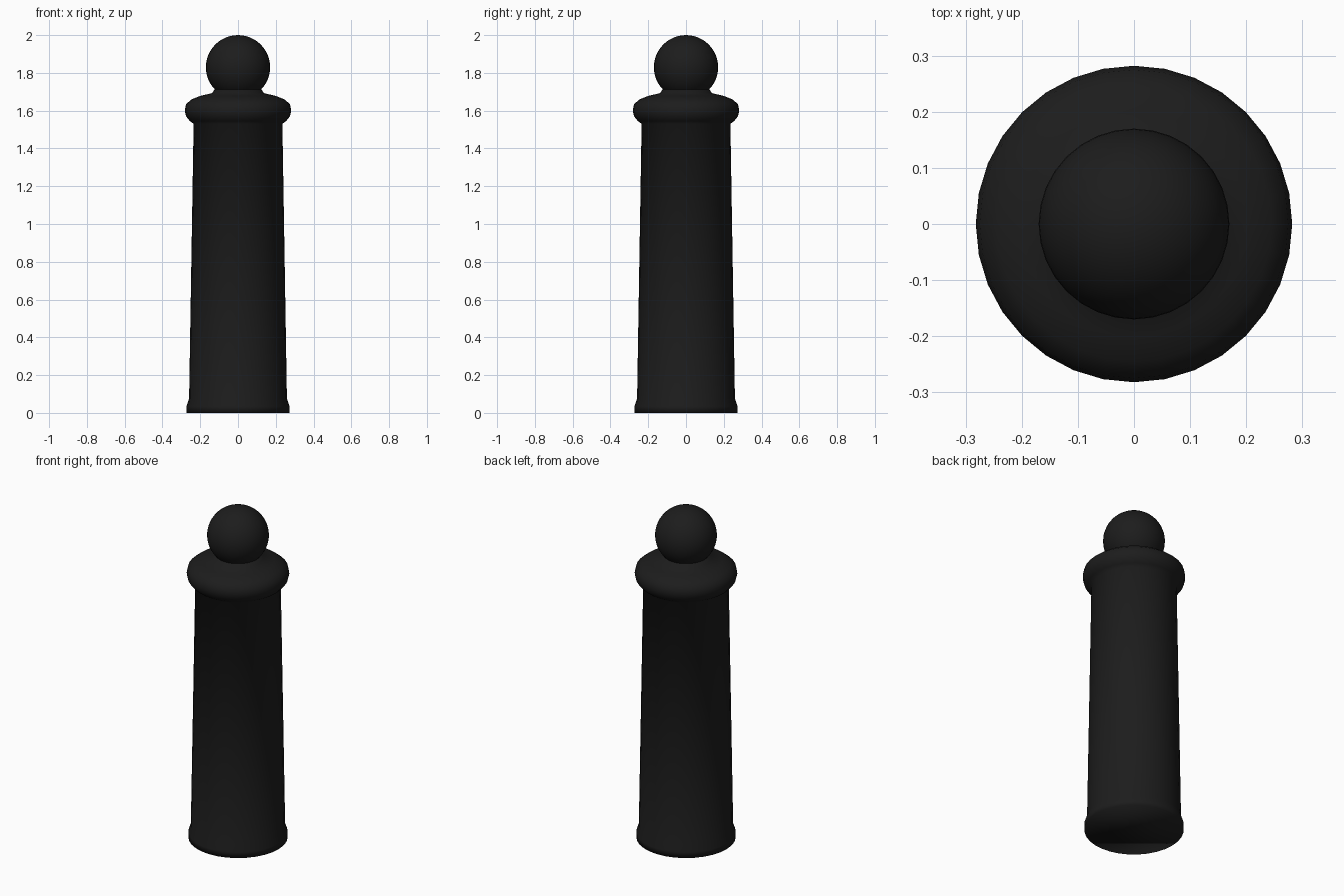
import bpy, bmesh, math

if "Cube" in bpy.data.objects:
    bpy.data.objects.remove(bpy.data.objects["Cube"])

dark = bpy.data.materials.new("black_paint")
dark.diffuse_color = (0.012, 0.012, 0.012, 1)
dark.use_nodes = True
dark.node_tree.nodes["Principled BSDF"].inputs["Base Color"].default_value = dark.diffuse_color


def finish(name, bm):
    bmesh.ops.recalc_face_normals(bm, faces=bm.faces)
    mesh = bpy.data.meshes.new(name)
    bm.to_mesh(mesh)
    bm.free()
    mesh.materials.append(dark)
    mesh.shade_smooth()
    obj = bpy.data.objects.new(name, mesh)
    bpy.context.collection.objects.link(obj)
    return obj


def lathe(name, profile, sides=32):
    """Turn (radius, height) points around z and close both ends."""
    bm = bmesh.new()
    rings = []
    for r, z in profile:
        rings.append([bm.verts.new((r * math.cos(2 * math.pi * i / sides),
                                    r * math.sin(2 * math.pi * i / sides), z))
                      for i in range(sides)])
    for a, b in zip(rings, rings[1:]):
        for i in range(sides):
            j = (i + 1) % sides
            bm.faces.new((a[i], a[j], b[j], b[i]))
    bm.faces.new(rings[0][::-1])
    bm.faces.new(rings[-1])
    return finish(name, bm)


# Tapered post with flared foot, rounded collar and short neck
lathe("bollard_post", [
    (0.273, 0.0), (0.273, 0.035), (0.259, 0.075),
    (0.235, 1.53), (0.255, 1.545), (0.275, 1.57), (0.282, 1.60),
    (0.275, 1.635), (0.245, 1.66), (0.20, 1.678), (0.137, 1.693),
    (0.122, 1.715)])

# Ball on top
bm = bmesh.new()
bmesh.ops.create_uvsphere(bm, u_segments=32, v_segments=24, radius=0.17)
bmesh.ops.translate(bm, verts=bm.verts, vec=(0, 0, 1.83))
finish("ball_finial", bm)
